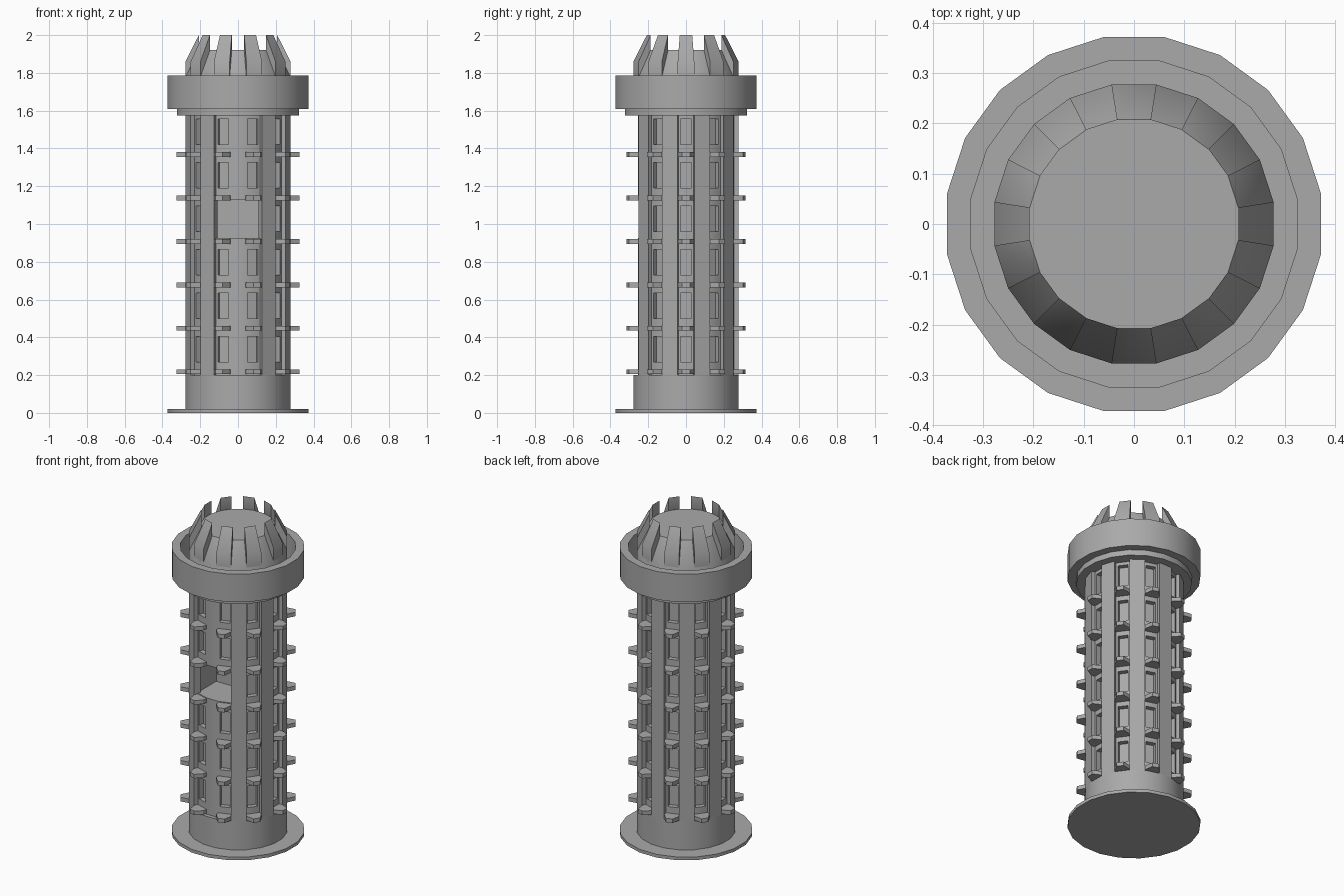
import bpy, bmesh, math
from mathutils import Matrix, Vector

SIDES = 20
STEP = 2 * math.pi / SIDES
R_OUT, R_CORE = 0.281, 0.257
ROWS, PITCH = 6, 0.23

if "Cube" in bpy.data.objects:
    bpy.data.objects.remove(bpy.data.objects["Cube"])

grey = bpy.data.materials.new("plain_grey")
grey.use_nodes = True
grey.diffuse_color = (0.4, 0.4, 0.4, 1)
grey.node_tree.nodes["Principled BSDF"].inputs["Base Color"].default_value = (0.4, 0.4, 0.4, 1)


def finish(bm, name):
    bmesh.ops.recalc_face_normals(bm, faces=bm.faces)
    mesh = bpy.data.meshes.new(name)
    bm.to_mesh(mesh)
    bm.free()
    mesh.materials.append(grey)
    obj = bpy.data.objects.new(name, mesh)
    bpy.context.collection.objects.link(obj)
    return obj


def smooth(obj):
    bpy.ops.object.select_all(action='DESELECT')
    obj.select_set(True)
    bpy.context.view_layer.objects.active = obj
    bpy.ops.object.shade_smooth_by_angle(angle=math.radians(30))


def facing(k):
    # segment 0 faces the front
    return -math.pi / 2 + k * STEP


def polar(r, a, z):
    return Vector((r * math.cos(a), r * math.sin(a), z))


def lathe(profile):
    """Turn an (r, z) profile; returns the bmesh and side faces by band and segment."""
    bm = bmesh.new()
    rings = [[bm.verts.new(polar(r, facing(k - 0.5), z)) for k in range(SIDES)]
             for r, z in profile]
    bands = []
    for low, high in zip(rings, rings[1:]):
        bands.append([bm.faces.new((low[k], low[(k + 1) % SIDES],
                                    high[(k + 1) % SIDES], high[k])) for k in range(SIDES)])
    bm.faces.new(list(reversed(rings[0])))
    bm.faces.new(rings[-1])
    return bm, bands


def prism(bm, side_a, side_b):
    """Join two matching outlines into a closed solid."""
    a = [bm.verts.new(p) for p in side_a]
    b = [bm.verts.new(p) for p in side_b]
    bm.faces.new(a)
    bm.faces.new(list(reversed(b)))
    for i in range(len(a)):
        j = (i + 1) % len(a)
        bm.faces.new((a[i], b[i], b[j], a[j]))


def wedges(name, segments, profile):
    """Sweep an (r, z) outline across each chosen segment."""
    bm = bmesh.new()
    for k in segments:
        prism(bm, [polar(r, facing(k - 0.5), z) for r, z in profile],
              [polar(r, facing(k + 0.5), z) for r, z in profile])
    smooth(finish(bm, name))


# Foot plate and plain lower drum
bm, _ = lathe([(0.377, 0), (0.377, 0.02), (R_OUT, 0.02), (R_OUT, 0.2)])
smooth(finish(bm, "foot_and_drum"))

# Core with sunken windows in every other segment
levels = [0.19]
for i in range(ROWS):
    mid = 0.3375 + i * PITCH
    levels += [mid - 0.0785, mid + 0.0785]
levels.append(1.6)
bm, bands = lathe([(R_CORE, z) for z in levels])
bmesh.ops.recalc_face_normals(bm, faces=bm.faces)
panes = [band[k] for band in bands[1::2] for k in range(1, SIDES, 2)]
bmesh.ops.inset_individual(bm, faces=panes, thickness=0.011, use_even_offset=True)
bmesh.ops.inset_individual(bm, faces=panes, thickness=0, depth=-0.03)
core = finish(bm, "windowed_core")

# Square hatch cut deep into the front
bm = bmesh.new()
bmesh.ops.create_cube(bm, size=1, matrix=Matrix.Translation((0, -0.19, 1.0275))
                      @ Matrix.Diagonal((0.244, 0.3, 0.205, 1)))
cutter = finish(bm, "hatch_cutter")
cutter.hide_render = True
cut = core.modifiers.new("hatch", 'BOOLEAN')
cut.operation = 'DIFFERENCE'
cut.solver = 'EXACT'
cut.object = cutter
bpy.context.view_layer.objects.active = core
bpy.ops.object.modifier_apply(modifier="hatch")
bpy.data.objects.remove(cutter)
smooth(core)

# Raised columns between the window strips, left out at the front
wedges("columns", range(2, SIDES, 2),
       [(0.24, 0.19), (R_OUT, 0.19), (R_OUT, 1.58), (0.24, 1.58)])

# Small tapered fins under each window
bm = bmesh.new()
outline = [(0.24, 0.04), (0.28, 0.043), (0.325, 0.02)]
outline += [(r, -w) for r, w in reversed(outline)]
for k in range(1, SIDES, 2):
    turn = Matrix.Rotation(facing(k), 3, 'Z')
    for i in range(ROWS):
        z = 0.205 + i * PITCH
        prism(bm, [turn @ Vector((r, w, z)) for r, w in outline],
              [turn @ Vector((r, w, z + 0.025)) for r, w in outline])
finish(bm, "fins")

# Collar, cup-shaped ring and sloped cap
bm, _ = lathe([(0.2, 1.575), (0.328, 1.575), (0.328, 1.61), (0.377, 1.61),
               (0.377, 1.785), (0.328, 1.785), (0.328, 1.62), (R_OUT, 1.62),
               (R_OUT, 1.78), (0.21, 1.92)])
smooth(finish(bm, "collar_and_cap"))

# Crown of teeth leaning in over the cap
wedges("crown_teeth", range(1, SIDES, 2),
       [(R_OUT, 1.77), (R_OUT, 1.86), (0.21, 2.0), (0.21, 1.91)])
